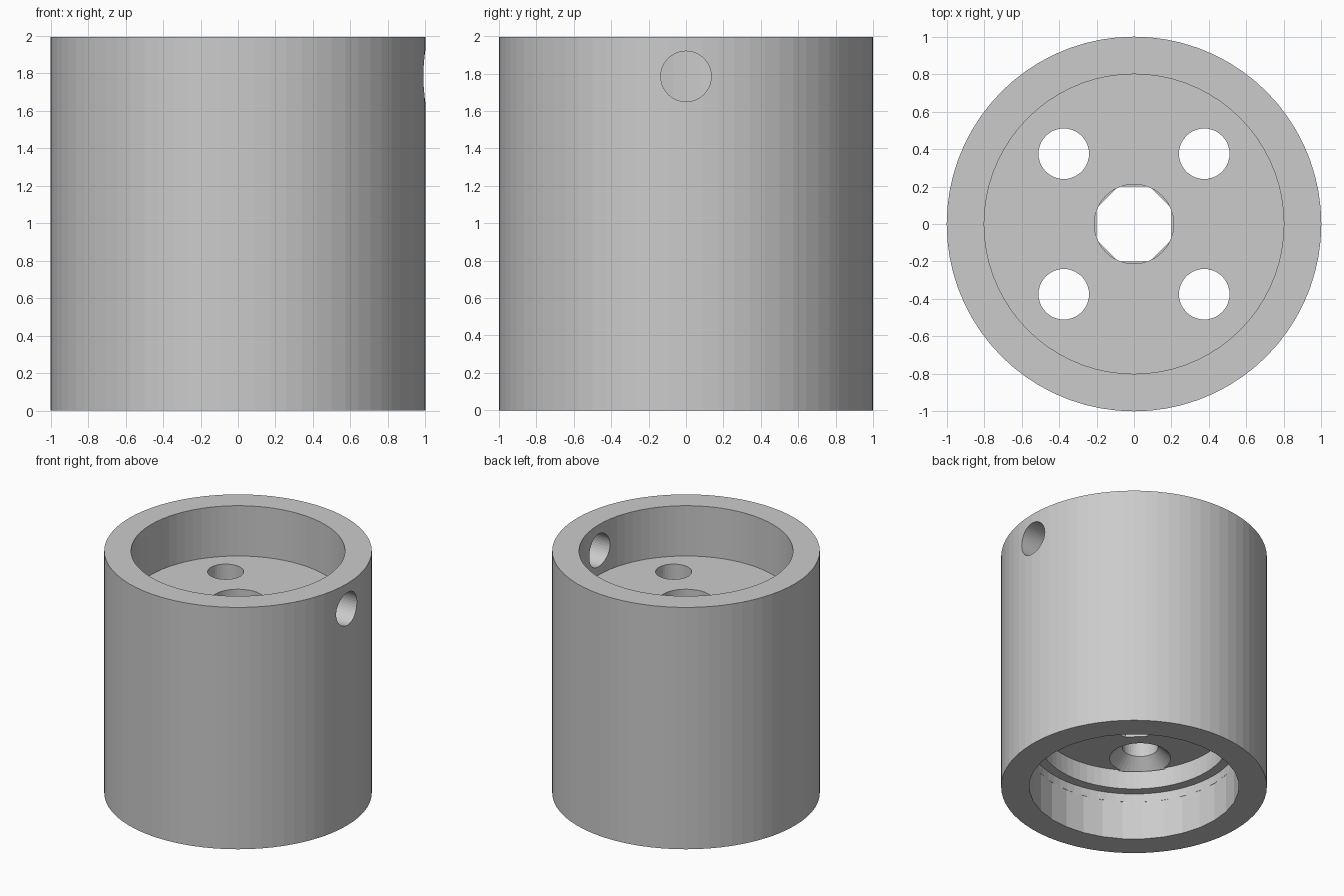
import bpy
import bmesh
from math import pi
from mathutils import Matrix

default = bpy.data.objects.get("Cube")
if default:
    bpy.data.objects.remove(default, do_unlink=True)

HEIGHT = 1.995

grey = bpy.data.materials.new("plain_grey")
grey.use_nodes = True
colour = (0.6, 0.6, 0.6, 1)
grey.diffuse_color = colour
grey.node_tree.nodes["Principled BSDF"].inputs["Base Color"].default_value = colour


def cylinder(name, r_low, r_high, z_low, z_high, sides, x=0, y=0, turn=0):
    """Upright cylinder or cone between two heights."""
    mesh = bpy.data.meshes.new(name)
    bm = bmesh.new()
    place = Matrix.Translation((x, y, (z_low + z_high) / 2)) @ Matrix.Rotation(turn, 4, "Z")
    bmesh.ops.create_cone(bm, cap_ends=True, segments=sides, radius1=r_low,
                          radius2=r_high, depth=z_high - z_low, matrix=place)
    bm.to_mesh(mesh)
    bm.free()
    mesh.materials.append(grey)
    obj = bpy.data.objects.new(name, mesh)
    bpy.context.collection.objects.link(obj)
    return obj


# Outer body
body = cylinder("cylindrical_housing", 1, 1, 0, HEIGHT, 72)

# Cavities: upper cup, lower socket and its stepped recess
cutters = [
    cylinder("upper_cup", 0.8, 0.8, 1.58, 2.2, 72),
    cylinder("lower_socket", 0.79, 0.79, -0.2, 0.32, 32),
    cylinder("socket_relief", 0.787, 0.787, 0.3, 0.39, 72),
    cylinder("stepped_recess", 0.71, 0.71, 0.2, 0.55, 72),
    # Central bore: eight-sided below, round above
    cylinder("bore_lower", 0.218, 0.218, 0.4, 1.2, 8, turn=pi / 8),
    cylinder("bore_upper", 0.212, 0.212, 1.1, 1.8, 48),
]

# Four screw holes, countersunk from below
for x in (-0.375, 0.375):
    for y in (-0.375, 0.375):
        cutters.append(cylinder("screw_hole", 0.135, 0.135, 0.5, 1.8, 40, x, y))
        cutters.append(cylinder("countersink", 0.24, 0.135, 0.54, 0.645, 40, x, y))

# Cross hole through one wall of the cup
cross = cylinder("cross_hole", 0.135, 0.135, 0.6, 1.2, 40)
cross.data.transform(Matrix.Translation((0, 0, 1.785)) @ Matrix.Rotation(pi / 2, 4, "Y"))
cutters.append(cross)

# Cut everything out of the body and keep the finished mesh
for cutter in cutters:
    cutter.hide_render = True
    cut = body.modifiers.new(cutter.name, "BOOLEAN")
    cut.operation = "DIFFERENCE"
    cut.solver = "EXACT"
    cut.object = cutter

graph = bpy.context.evaluated_depsgraph_get()
finished = bpy.data.meshes.new_from_object(body.evaluated_get(graph))
body.modifiers.clear()
body.data = finished
finished.materials.clear()
finished.materials.append(grey)
for face in finished.polygons:
    face.material_index = 0
for cutter in cutters:
    bpy.data.objects.remove(cutter, do_unlink=True)
